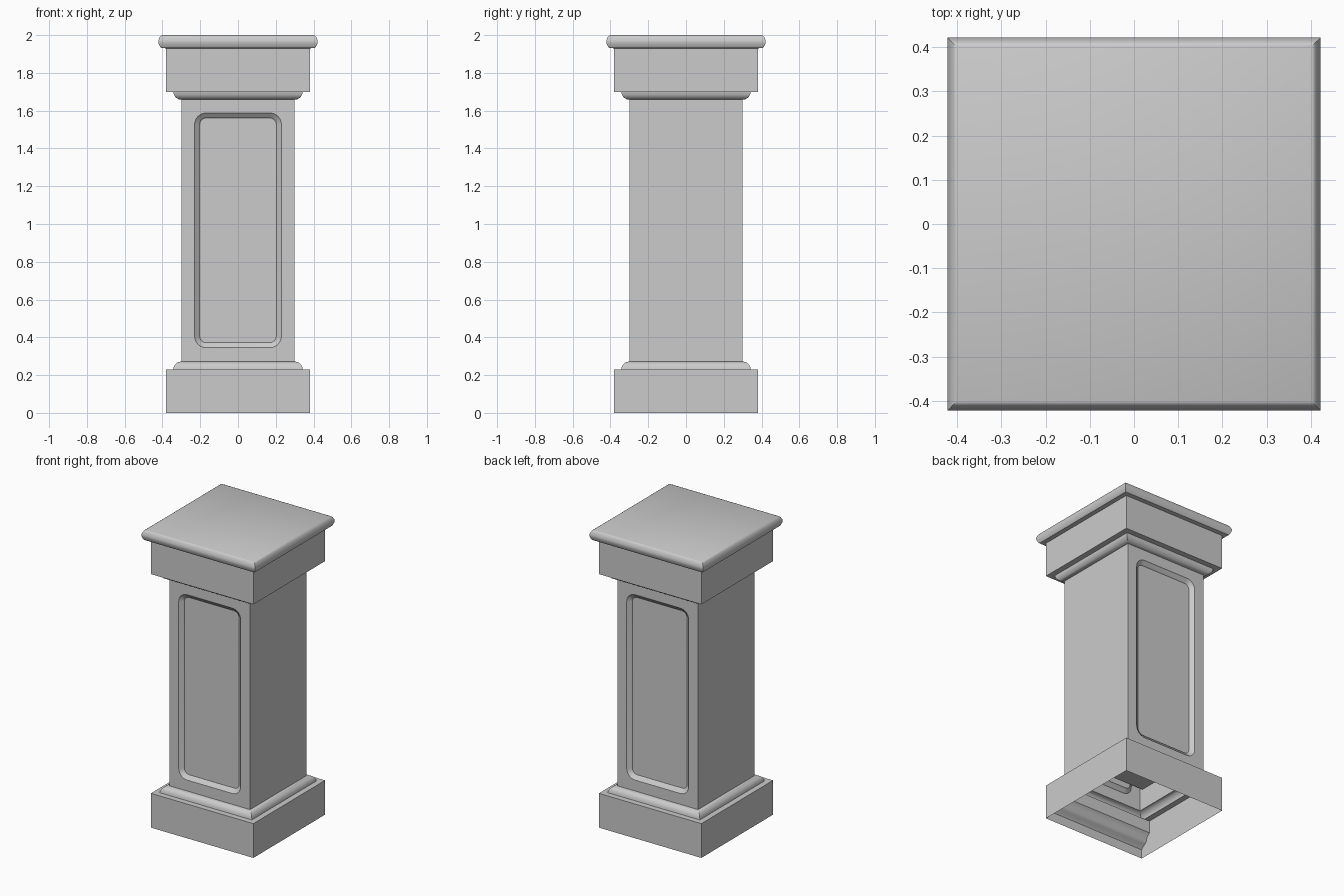
import bpy, bmesh
from math import cos, sin, pi

if "Cube" in bpy.data.objects:
    bpy.data.objects.remove(bpy.data.objects["Cube"])


def finish(name, bm, angle=0.6, recalc=True):
    if recalc:
        bmesh.ops.recalc_face_normals(bm, faces=bm.faces)
    me = bpy.data.meshes.new(name)
    bm.to_mesh(me)
    bm.free()
    ob = bpy.data.objects.new(name, me)
    bpy.context.collection.objects.link(ob)
    bpy.ops.object.select_all(action='DESELECT')
    bpy.context.view_layer.objects.active = ob
    ob.select_set(True)
    bpy.ops.object.shade_smooth_by_angle(angle=angle)
    return ob


def bridge(bm, a, b):
    n = len(a)
    for i in range(n):
        j = (i + 1) % n
        bm.faces.new((a[i], a[j], b[j], b[i]))


def square_sweep(name, profile, cap_top=False):
    """Square rings of half-width r at height z, joined into a shell."""
    bm = bmesh.new()
    rings = [[bm.verts.new((sx * r, sy * r, z))
              for sx, sy in ((-1, -1), (1, -1), (1, 1), (-1, 1))]
             for r, z in profile]
    for a, b in zip(rings, rings[1:]):
        bridge(bm, a, b)
    if cap_top:
        bm.faces.new(rings[-1])
    return finish(name, bm)


def quarter(z0, z1, n=5):
    """Convex moulding from half-width 0.342 at z0 to 0.30 at z1."""
    return [(0.30 + 0.042 * cos(t * pi / 2 / n),
             z0 + (z1 - z0) * sin(t * pi / 2 / n)) for t in range(n + 1)]


# Plinth, open underneath, with its rounded moulding
square_sweep("plinth", [(0.38, 0), (0.38, 0.23)] + quarter(0.23, 0.272))

# Capital block with moulding below and overhanging slab on top
square_sweep("capital", quarter(1.70, 1.658)[::-1] + [
    (0.38, 1.70), (0.38, 1.93), (0.408, 1.932), (0.413, 1.938),
    (0.422, 1.96), (0.422, 1.972), (0.415, 1.988), (0.410, 1.996),
    (0.402, 2.0)], cap_top=True)


def rounded_loop(bm, sy, y, hx, z0, z1, rad, n=6):
    """Rounded rectangle on the front or back, grouped by corner."""
    corners = []
    for i, (cx, cz) in enumerate(((hx - rad, z1 - rad), (-hx + rad, z1 - rad),
                                  (-hx + rad, z0 + rad), (hx - rad, z0 + rad))):
        corners.append([bm.verts.new((cx + rad * cos((i + k / n) * pi / 2), sy * y,
                                      cz + rad * sin((i + k / n) * pi / 2)))
                        for k in range(n + 1)])
    return corners


# Shaft with recessed panels on front and back
bm = bmesh.new()
H, B, T = 0.30, 0.27, 1.66
for sy in (-1, 1):
    rect = [bm.verts.new((x, sy * H, z)) for x, z in ((H, T), (-H, T), (-H, B), (H, B))]
    loops = [rounded_loop(bm, sy, H - d, 0.23 - o, 0.345 + o, 1.588 - o, 0.062 - o)
             for o, d in ((0, 0), (0.005, 0.006), (0.021, 0.014), (0.027, 0.022))]
    # Flat border around the panel
    for i in range(4):
        arc, nxt = loops[0][i], loops[0][(i + 1) % 4]
        for a, b in zip(arc, arc[1:]):
            bm.faces.new((rect[i], a, b))
        bm.faces.new((rect[i], arc[-1], nxt[0], rect[(i + 1) % 4]))
    # Stepped slope and panel floor
    flat = [[v for arc in loop for v in arc] for loop in loops]
    for a, b in zip(flat, flat[1:]):
        bridge(bm, a, b)
    bm.faces.new(flat[-1])
for sx in (-1, 1):
    bm.faces.new([bm.verts.new((sx * H, y, z)) for y, z in ((-H, B), (H, B), (H, T), (-H, T))])
bmesh.ops.remove_doubles(bm, verts=bm.verts, dist=1e-5)
finish("shaft", bm)

# Ceiling closing the hollow inside the shaft
bm = bmesh.new()
bm.faces.new([bm.verts.new((x, y, 0.41))
              for x, y in ((-0.3, -0.278), (-0.3, 0.278), (0.3, 0.278), (0.3, -0.278))])
finish("inner_ceiling", bm, recalc=False)

# Curved lining inside the front and back of the plinth
for sy, side in ((-1, "front"), (1, "back")):
    bm = bmesh.new()
    prof = [(0.379, 0.06), (0.366, 0.075), (0.350, 0.085), (0.335, 0.10),
            (0.328, 0.125), (0.305, 0.147), (0.305, 0.228)]
    rows = [[bm.verts.new((x, sy * y, z)) for x in (-0.379, 0.379)] for y, z in prof]
    for a, b in zip(rows, rows[1:]):
        f = (a[0], a[1], b[1], b[0])
        bm.faces.new(f if sy > 0 else f[::-1])
    finish(side + "_inner_lining", bm, recalc=False)
